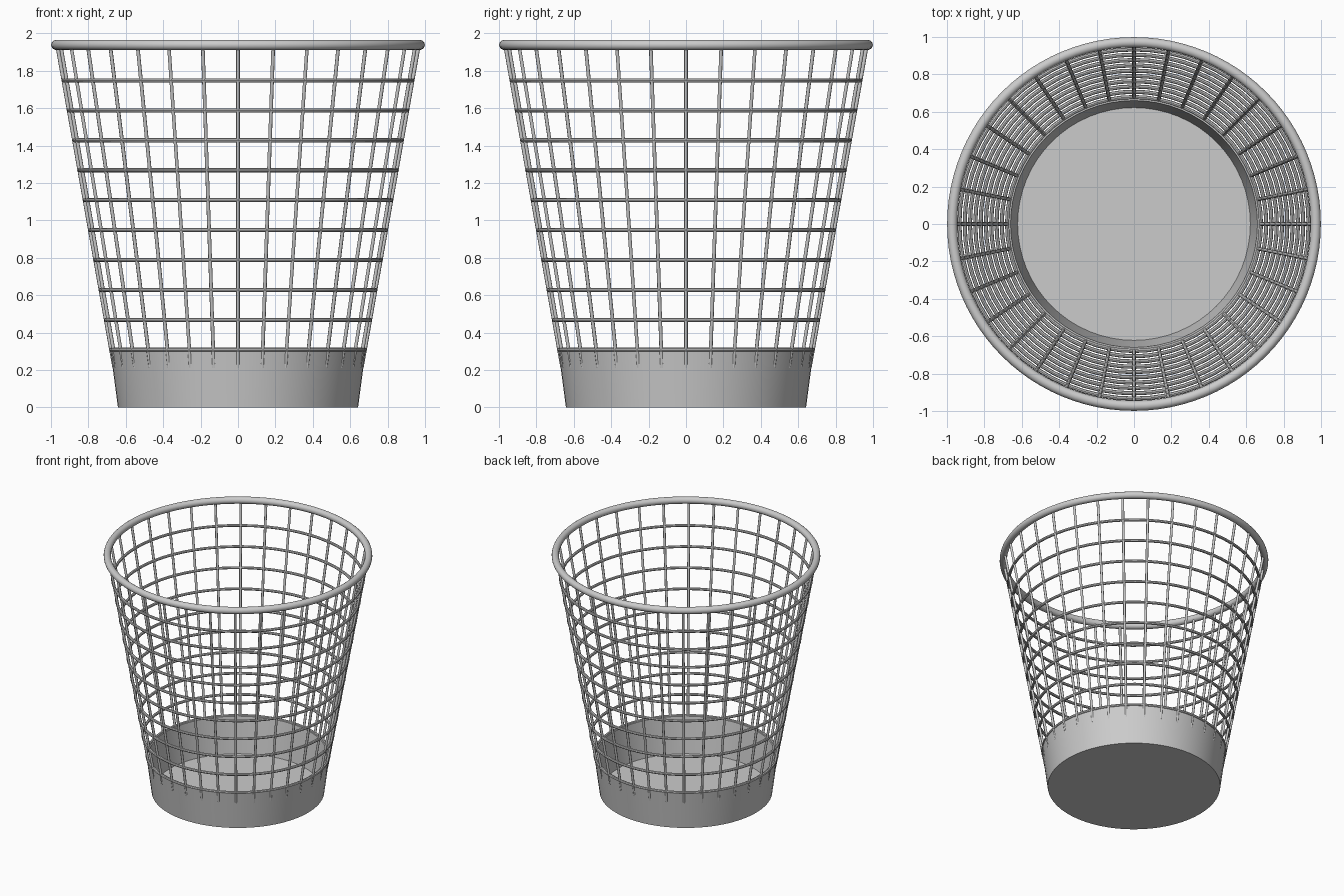
import bpy, bmesh, math

if "Cube" in bpy.data.objects:
    bpy.data.objects.remove(bpy.data.objects["Cube"])

WIRES = 32
RINGS = 10


def wire_radius(z):
    return 0.679 + 0.177 * (z - 0.31)


def finish(name, bm, angle=40):
    bmesh.ops.recalc_face_normals(bm, faces=bm.faces)
    mesh = bpy.data.meshes.new(name)
    bm.to_mesh(mesh)
    bm.free()
    ob = bpy.data.objects.new(name, mesh)
    bpy.context.collection.objects.link(ob)
    bpy.ops.object.select_all(action='DESELECT')
    ob.select_set(True)
    bpy.context.view_layer.objects.active = ob
    bpy.ops.object.shade_smooth_by_angle(angle=math.radians(angle))
    return ob


def lathe(name, profile, segments, closed=False):
    # Revolve a profile of (radius, z) points around the z axis
    bm = bmesh.new()
    verts = [bm.verts.new((r, 0, z)) for r, z in profile]
    pairs = list(zip(verts, verts[1:]))
    if closed:
        pairs.append((verts[-1], verts[0]))
    edges = [bm.edges.new(p) for p in pairs]
    bmesh.ops.spin(bm, geom=verts + edges, cent=(0, 0, 0), axis=(0, 0, 1),
                   angle=math.tau, steps=segments, use_duplicate=False)
    bmesh.ops.remove_doubles(bm, verts=bm.verts, dist=0.0001)
    return finish(name, bm)


def ring(name, radius, z, tube, segments, sides):
    circle = [(radius + tube * math.cos(math.tau * i / sides),
               z + tube * math.sin(math.tau * i / sides)) for i in range(sides)]
    return lathe(name, circle, segments, closed=True)


# Solid cup at the bottom, with a floor
lathe("base_cup", [(0, 0), (0.642, 0), (0.683, 0.31), (0.660, 0.31),
                   (0.622, 0.02), (0, 0.02)], 64)

# Thick rolled rim
ring("top_rim", 0.972, 1.938, 0.027, 96, 16)

# Horizontal wire hoops
for i in range(RINGS):
    z = 0.308 + 0.16 * i
    ring(f"hoop_{i + 1}", wire_radius(z), z, 0.011, 64, 8)

# Upright wires leaning outwards from the cup to the rim
bm = bmesh.new()
SIDES, TUBE = 8, 0.010
for k in range(WIRES):
    a = math.tau * k / WIRES
    loops = []
    for z in (0.21, 1.94):
        loop = []
        for j in range(SIDES):
            t = math.tau * j / SIDES
            r = wire_radius(z) + TUBE * math.cos(t)
            s = TUBE * math.sin(t)
            loop.append(bm.verts.new((r * math.cos(a) - s * math.sin(a),
                                      r * math.sin(a) + s * math.cos(a), z)))
        loops.append(loop)
    for j in range(SIDES):
        n = (j + 1) % SIDES
        bm.faces.new((loops[0][j], loops[0][n], loops[1][n], loops[1][j]))
    bm.faces.new(loops[0][::-1])
    bm.faces.new(loops[1])
finish("upright_wires", bm, 50)
